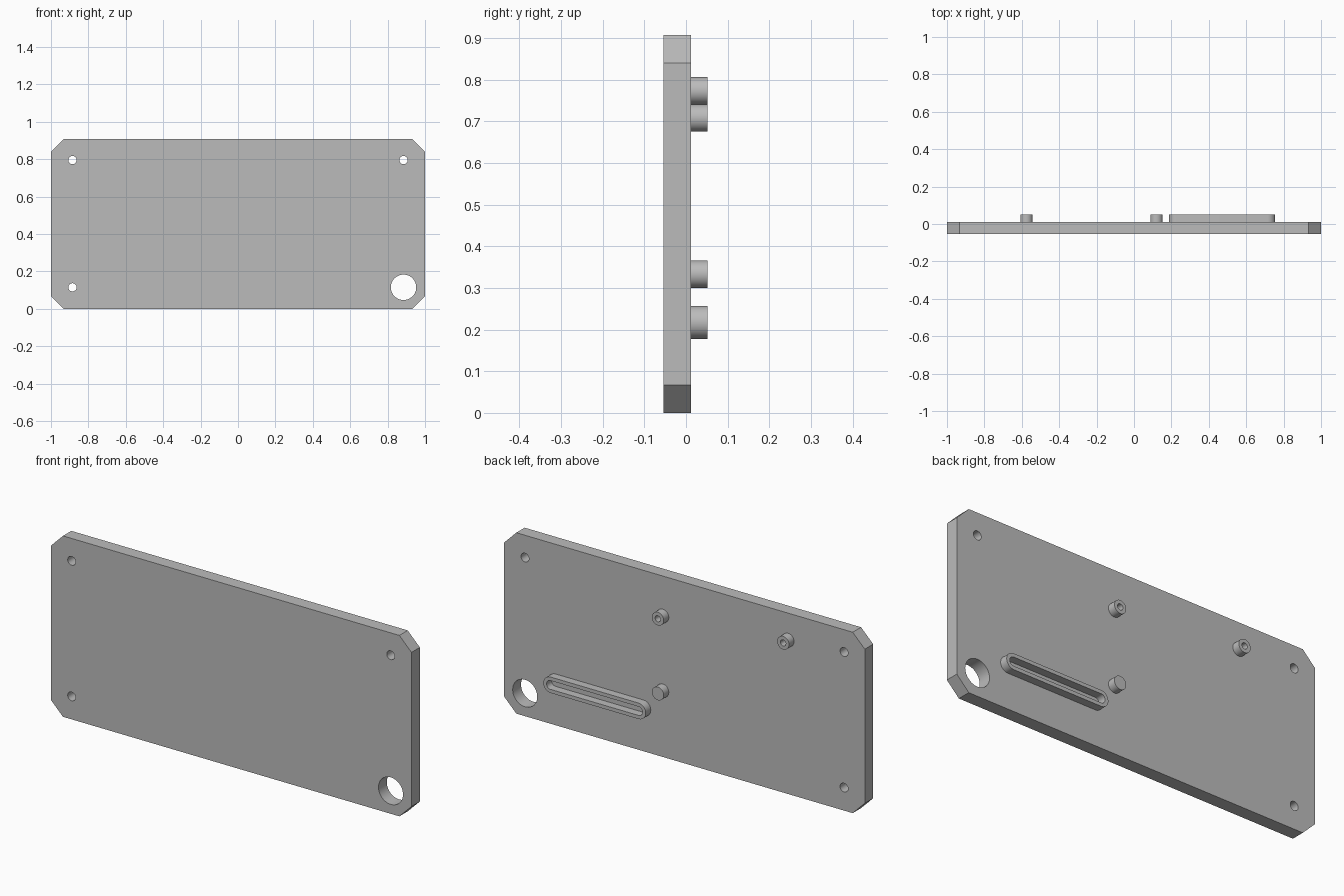
import bpy, bmesh, math

cube = bpy.data.objects.get("Cube")
if cube:
    bpy.data.objects.remove(cube, do_unlink=True)

grey = bpy.data.materials.new("plain_grey")
grey.use_nodes = True
colour = (0.5, 0.5, 0.5, 1)
grey.diffuse_color = colour
grey.node_tree.nodes["Principled BSDF"].inputs["Base Color"].default_value = colour

FRONT, BACK, TIP = -0.054, 0.012, 0.052
HEIGHT = 0.907


def stadium(x, z, r, half=0.0, steps=24):
    """Rounded outline; a plain circle when half is zero."""
    pts = []
    for side, start in ((1, -math.pi / 2), (-1, math.pi / 2)):
        for i in range(steps + 1):
            a = start + math.pi * i / steps
            pts.append((x + side * half + r * math.cos(a), z + r * math.sin(a)))
    return pts


def prism(name, outline, y0, y1):
    """Extrude an outline in the xz plane from y0 to y1."""
    bm = bmesh.new()
    verts = [bm.verts.new((x, y0, z)) for x, z in outline]
    face = bm.faces.new(verts)
    new = bmesh.ops.extrude_face_region(bm, geom=[face])["geom"]
    moved = [v for v in new if isinstance(v, bmesh.types.BMVert)]
    bmesh.ops.translate(bm, verts=moved, vec=(0, y1 - y0, 0))
    bmesh.ops.remove_doubles(bm, verts=bm.verts[:], dist=1e-5)
    bmesh.ops.recalc_face_normals(bm, faces=bm.faces[:])
    mesh = bpy.data.meshes.new(name)
    bm.to_mesh(mesh)
    bm.free()
    mesh.materials.append(grey)
    ob = bpy.data.objects.new(name, mesh)
    bpy.context.collection.objects.link(ob)
    return ob


def select(ob):
    bpy.ops.object.select_all(action="DESELECT")
    ob.select_set(True)
    bpy.context.view_layer.objects.active = ob


def cut(ob, outline, y0, y1):
    cutter = prism("cutter", outline, y0, y1)
    cutter.hide_render = True
    select(ob)
    mod = ob.modifiers.new("cut", "BOOLEAN")
    mod.operation = "DIFFERENCE"
    mod.solver = "EXACT"
    mod.object = cutter
    bpy.ops.object.modifier_apply(modifier=mod.name)
    bpy.data.objects.remove(cutter, do_unlink=True)


def smooth(ob):
    select(ob)
    bpy.ops.object.shade_smooth_by_angle(angle=math.radians(30))


# Plate with clipped corners
c = 0.067
corners = [(-1 + c, 0), (1 - c, 0), (1, c), (1, HEIGHT - c),
           (1 - c, HEIGHT), (-1 + c, HEIGHT), (-1, HEIGHT - c), (-1, c)]
plate = prism("plate", corners, FRONT, BACK)

# Three screw holes and one large hole
for x, z, r in ((-0.885, 0.795, 0.022), (0.885, 0.795, 0.022),
                (-0.885, 0.115, 0.022), (0.885, 0.115, 0.068)):
    cut(plate, stadium(x, z, r), FRONT - 0.1, BACK + 0.1)
smooth(plate)

# Hollow standoffs and solid peg on the back
for name, x, z, hollow in (("outer_standoff", -0.575, 0.773, True),
                           ("middle_standoff", 0.12, 0.708, True),
                           ("solid_peg", 0.12, 0.333, False)):
    post = prism(name, stadium(x, z, 0.033), BACK, TIP)
    if hollow:
        cut(post, stadium(x, z, 0.015), BACK - 0.1, TIP + 0.1)
    smooth(post)

# Long rounded rim on the back
rim = prism("slot_rim", stadium(0.471, 0.217, 0.04, 0.244), BACK, TIP)
cut(rim, stadium(0.471, 0.217, 0.022, 0.244), BACK - 0.1, TIP + 0.1)
smooth(rim)
